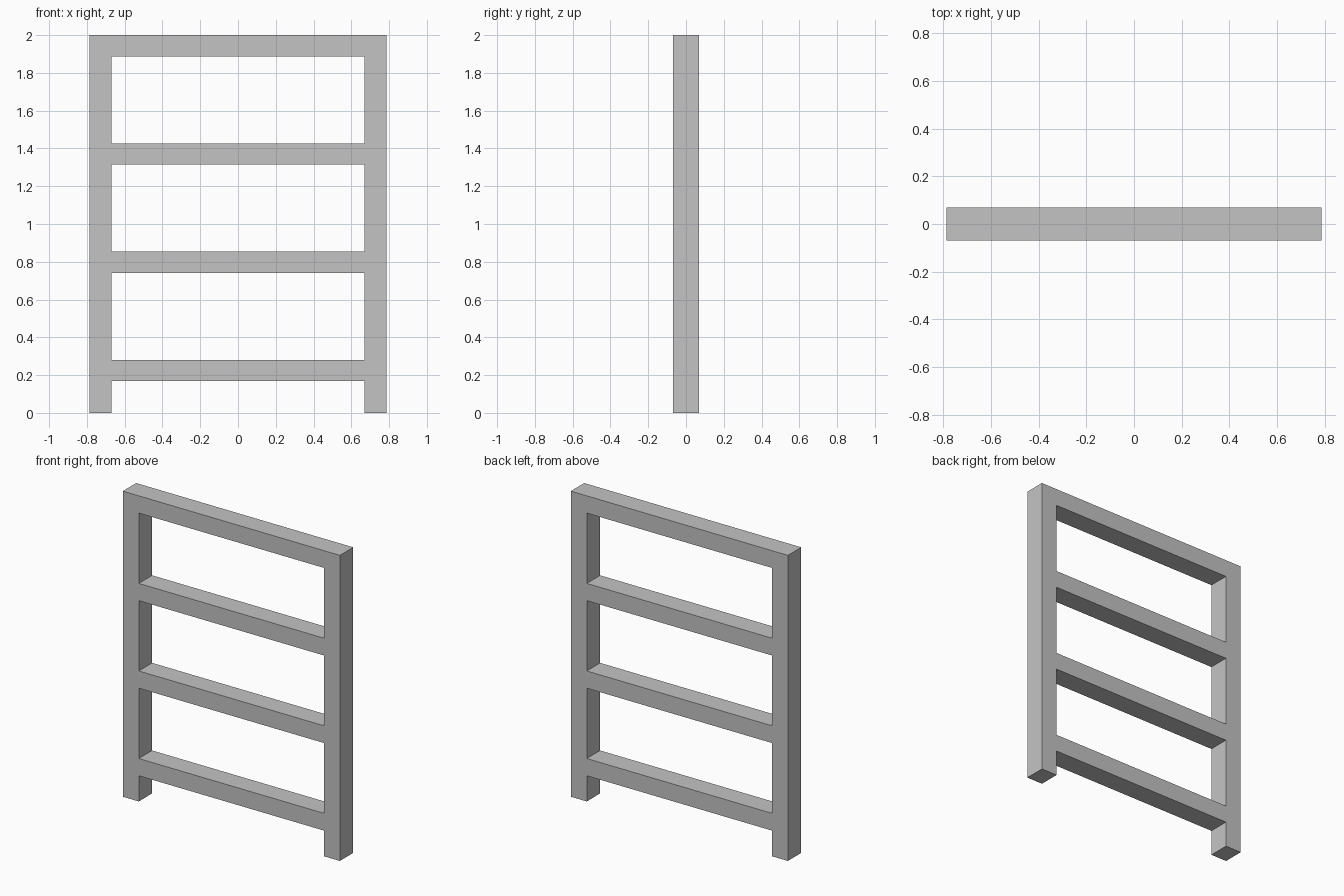
import bpy
import bmesh

cube = bpy.data.objects.get("Cube")
if cube:
    bpy.data.objects.remove(cube, do_unlink=True)

HALF_WIDTH, POST_INNER, HALF_DEPTH = 0.786, 0.67, 0.069
RAIL_HEIGHT, RAIL_STEP, HEIGHT = 0.113, 0.573, 2.0

steel = bpy.data.materials.new("light grey metal")
steel.use_nodes = True
grey = (0.55, 0.55, 0.55, 1)
steel.diffuse_color = grey
steel.node_tree.nodes["Principled BSDF"].inputs["Base Color"].default_value = grey

# Column and row lines: two posts, four evenly spaced rails
xs = [-HALF_WIDTH, -POST_INNER, POST_INNER, HALF_WIDTH]
zs = [0.0]
for i in reversed(range(4)):
    top = HEIGHT - i * RAIL_STEP
    zs += [top - RAIL_HEIGHT, top]

# Welded front sheet: posts everywhere, rails only in alternate rows
bm = bmesh.new()
grid = [[bm.verts.new((x, -HALF_DEPTH, z)) for x in xs] for z in zs]
for row in range(len(zs) - 1):
    for col in range(3):
        is_opening = col == 1 and row % 2 == 0
        if not is_opening:
            low, high = grid[row], grid[row + 1]
            bm.faces.new((low[col], low[col + 1], high[col + 1], high[col]))

# Extrude the sheet to the back to give the bars their depth
back = bmesh.ops.extrude_face_region(bm, geom=bm.faces[:], use_keep_orig=True)
bmesh.ops.translate(bm, vec=(0, 2 * HALF_DEPTH, 0),
                    verts=[v for v in back["geom"] if isinstance(v, bmesh.types.BMVert)])
bmesh.ops.recalc_face_normals(bm, faces=bm.faces[:])

mesh = bpy.data.meshes.new("ladder_frame")
bm.to_mesh(mesh)
bm.free()
mesh.materials.append(steel)
frame = bpy.data.objects.new("ladder_frame", mesh)
bpy.context.collection.objects.link(frame)
